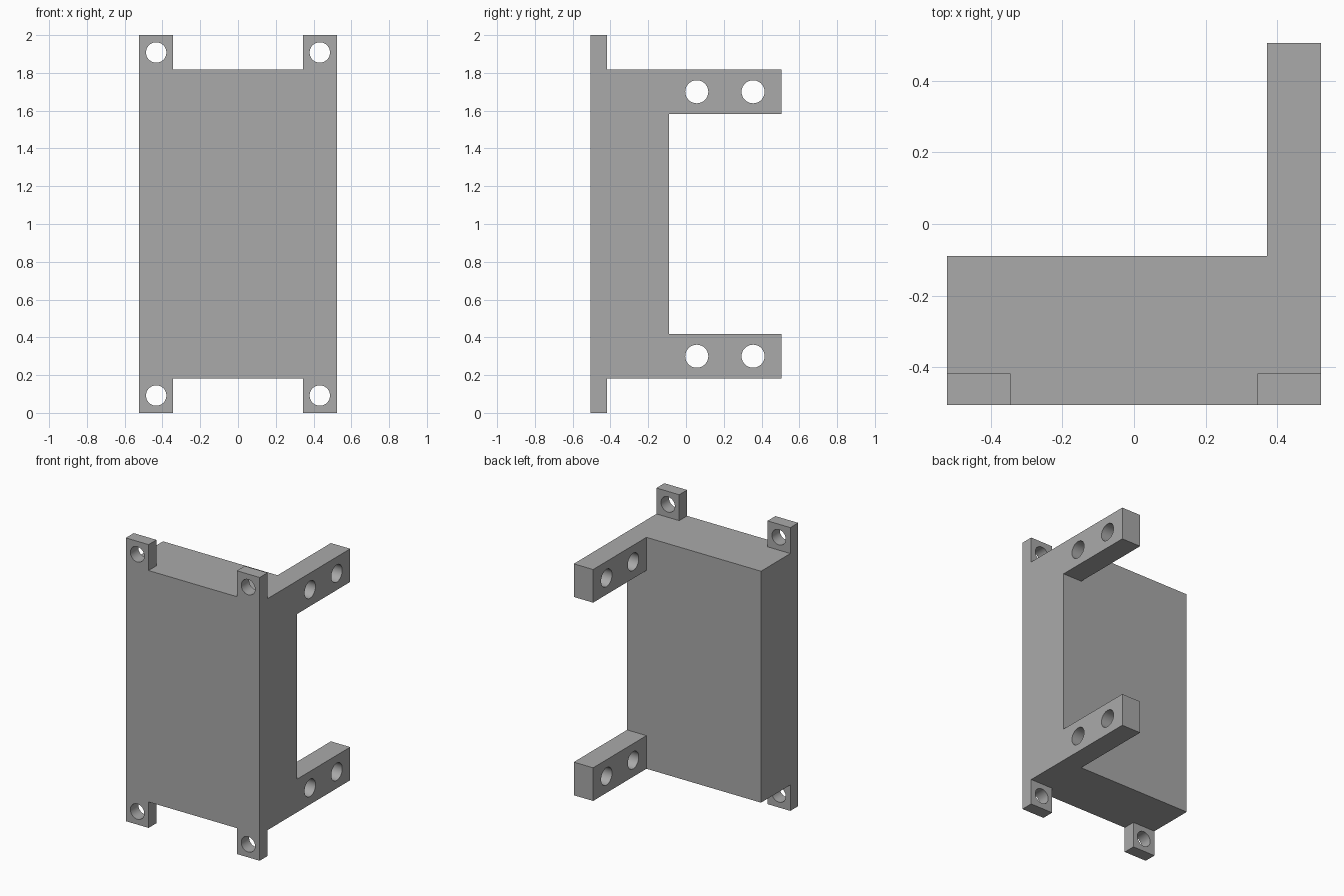
import bpy
import bmesh
from math import pi
from mathutils import Matrix, Vector

cube = bpy.data.objects.get("Cube")
if cube:
    bpy.data.objects.remove(cube, do_unlink=True)

grey = bpy.data.materials.new("plain grey")
grey.use_nodes = True
colour = (0.4, 0.4, 0.4, 1)
grey.diffuse_color = colour
grey.node_tree.nodes["Principled BSDF"].inputs["Base Color"].default_value = colour

HALF_W, FRONT, BACK = 0.523, -0.505, 0.505
BODY_BACK = -0.09
LOW, HIGH = 0.183, 1.817
ARM_H = 0.234


def new_object(name, bm):
    mesh = bpy.data.meshes.new(name)
    bm.to_mesh(mesh)
    bm.free()
    obj = bpy.data.objects.new(name, mesh)
    bpy.context.collection.objects.link(obj)
    mesh.materials.append(grey)
    return obj


def box(name, low, high):
    low, high = Vector(low), Vector(high)
    bm = bmesh.new()
    bmesh.ops.create_cube(bm, size=1, matrix=Matrix.Translation(
        (low + high) / 2) @ Matrix.Diagonal((*(high - low), 1)))
    return new_object(name, bm)


def rod(name, centre, radius, axis):
    bm = bmesh.new()
    turn = Matrix.Rotation(pi / 2, 4, axis)
    bmesh.ops.create_cone(bm, cap_ends=True, segments=48, radius1=radius,
                          radius2=radius, depth=0.4,
                          matrix=Matrix.Translation(centre) @ turn)
    return new_object(name, bm)


def combine(target, other, operation):
    mod = target.modifiers.new(operation.lower(), 'BOOLEAN')
    mod.object, mod.operation, mod.solver = other, operation, 'EXACT'
    bpy.context.view_layer.objects.active = target
    bpy.ops.object.modifier_apply(modifier=mod.name)
    bpy.data.objects.remove(other, do_unlink=True)


# Main block
bracket = box("bracket_body", (-HALF_W, FRONT, LOW), (HALF_W, BODY_BACK, HIGH))

# Rear arms on the left side, bottom and top
for z in (LOW, HIGH - ARM_H):
    arm = box("rear_arm", (0.372, -0.3, z), (HALF_W, BACK, z + ARM_H))
    combine(bracket, arm, 'UNION')

# Corner mounting tabs, overlapping the block
for x in (-HALF_W, 0.345):
    for z in (0, 1.7):
        tab = box("corner_tab", (x, FRONT, z), (x + 0.178, -0.417, z + 0.3))
        combine(bracket, tab, 'UNION')

# Screw holes through the tabs
for x in (-0.433, 0.433):
    for z in (0.092, 1.908):
        combine(bracket, rod("tab_hole", (x, FRONT, z), 0.054, 'X'), 'DIFFERENCE')

# Bolt holes through the arms
for y in (0.057, 0.355):
    for z in (0.3, 1.7):
        combine(bracket, rod("arm_hole", (0.45, y, z), 0.061, 'Y'), 'DIFFERENCE')

# Merge coplanar faces and smooth only the hole walls
bm = bmesh.new()
bm.from_mesh(bracket.data)
bmesh.ops.remove_doubles(bm, verts=bm.verts, dist=0.0001)
bmesh.ops.dissolve_limit(bm, angle_limit=0.01, verts=bm.verts, edges=bm.edges)
bm.to_mesh(bracket.data)
bm.free()
bpy.ops.object.select_all(action='DESELECT')
bracket.select_set(True)
bpy.context.view_layer.objects.active = bracket
bpy.ops.object.shade_smooth_by_angle()
